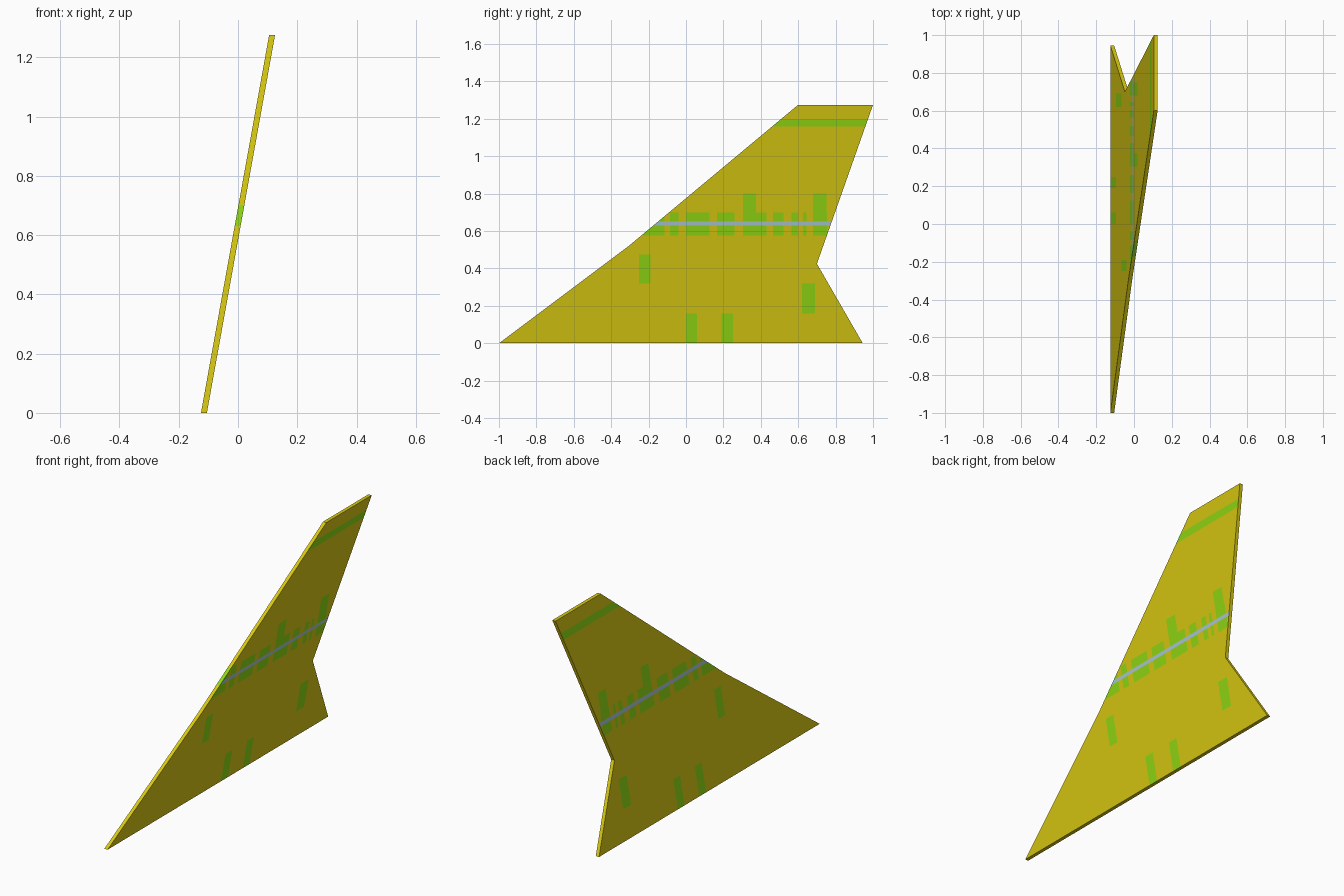
import bpy
import bmesh

cube = bpy.data.objects.get("Cube")
if cube:
    bpy.data.objects.remove(cube, do_unlink=True)


def make_material(name, rgb):
    mat = bpy.data.materials.new(name)
    mat.use_nodes = True
    mat.diffuse_color = (*rgb, 1)
    mat.node_tree.nodes["Principled BSDF"].inputs["Base Color"].default_value = (*rgb, 1)
    return mat


materials = [
    make_material("mustard yellow", (0.69, 0.58, 0.006)),
    make_material("leaf green", (0.28, 0.69, 0.006)),
    make_material("pale blue", (0.40, 0.58, 0.66)),
]
YELLOW, GREEN, BLUE = range(3)

# Side outline of the fin as (y, z), and its sideways lean
OUTLINE = [(-1, 0), (0.945, 0), (0.7, 0.425), (1, 1.275), (0.6, 1.275), (-0.3, 0.525)]
HEIGHT, THICKNESS = 1.275, 0.02
LEAN = 0.23 / HEIGHT

# Painted patches as (y low, y high, z low, z high)
ROW = [(-0.23, -0.115), (-0.085, -0.04), (0, 0.125), (0.165, 0.26), (0.305, 0.43),
       (0.465, 0.52), (0.565, 0.6), (0.625, 0.645), (0.68, 0.755)]
PATCHES = [(a, b, 0.575, 0.7) for a, b in ROW]
PATCHES += [(a, a + 0.07, 0.7, 0.8) for a in (0.305, 0.68)]
PATCHES += [(a, a + 0.06, 0, 0.16) for a in (0, 0.19)]
PATCHES += [(-0.25, -0.19, 0.32, 0.475), (0.62, 0.69, 0.16, 0.32), (-1, 1, 1.16, 1.2)]
STRIPE = (-0.17, 1, 0.63, 0.65)


def inside(point, box):
    return box[0] < point.y < box[1] and box[2] < point.z < box[3]


# Upright plate
bm = bmesh.new()
base = bm.faces.new([bm.verts.new((0, y, z)) for y, z in OUTLINE])
new = bmesh.ops.extrude_face_region(bm, geom=[base])["geom"]
bmesh.ops.translate(bm, vec=(THICKNESS, 0, 0),
                    verts=[v for v in new if isinstance(v, bmesh.types.BMVert)])
bmesh.ops.recalc_face_normals(bm, faces=bm.faces)

# Cut the paint borders into the plate
boxes = PATCHES + [STRIPE]
for axis, first in (((0, 1, 0), 0), ((0, 0, 1), 2)):
    for value in sorted({box[first + i] for box in boxes for i in (0, 1)}):
        bmesh.ops.bisect_plane(bm, geom=bm.verts[:] + bm.edges[:] + bm.faces[:],
                               plane_co=[value * a for a in axis], plane_no=axis)

# Colour the broad sides by patch, and a short length of the leading edge
for face in bm.faces:
    center = face.calc_center_median()
    if abs(face.normal.x) > 0.5:
        if inside(center, STRIPE):
            face.material_index = BLUE
        elif any(inside(center, box) for box in PATCHES):
            face.material_index = GREEN
    elif face.normal.y < -0.3 and 0.63 < center.z < 0.7:
        face.material_index = GREEN

# Merge flat areas of one colour, then lean the fin
bmesh.ops.dissolve_limit(bm, angle_limit=0.01, verts=bm.verts, edges=bm.edges,
                         delimit={'MATERIAL'})
for vert in bm.verts:
    vert.co.x += LEAN * vert.co.z - 0.125

mesh = bpy.data.meshes.new("tail_fin")
bm.to_mesh(mesh)
bm.free()
for mat in materials:
    mesh.materials.append(mat)
fin = bpy.data.objects.new("tail_fin", mesh)
bpy.context.collection.objects.link(fin)
